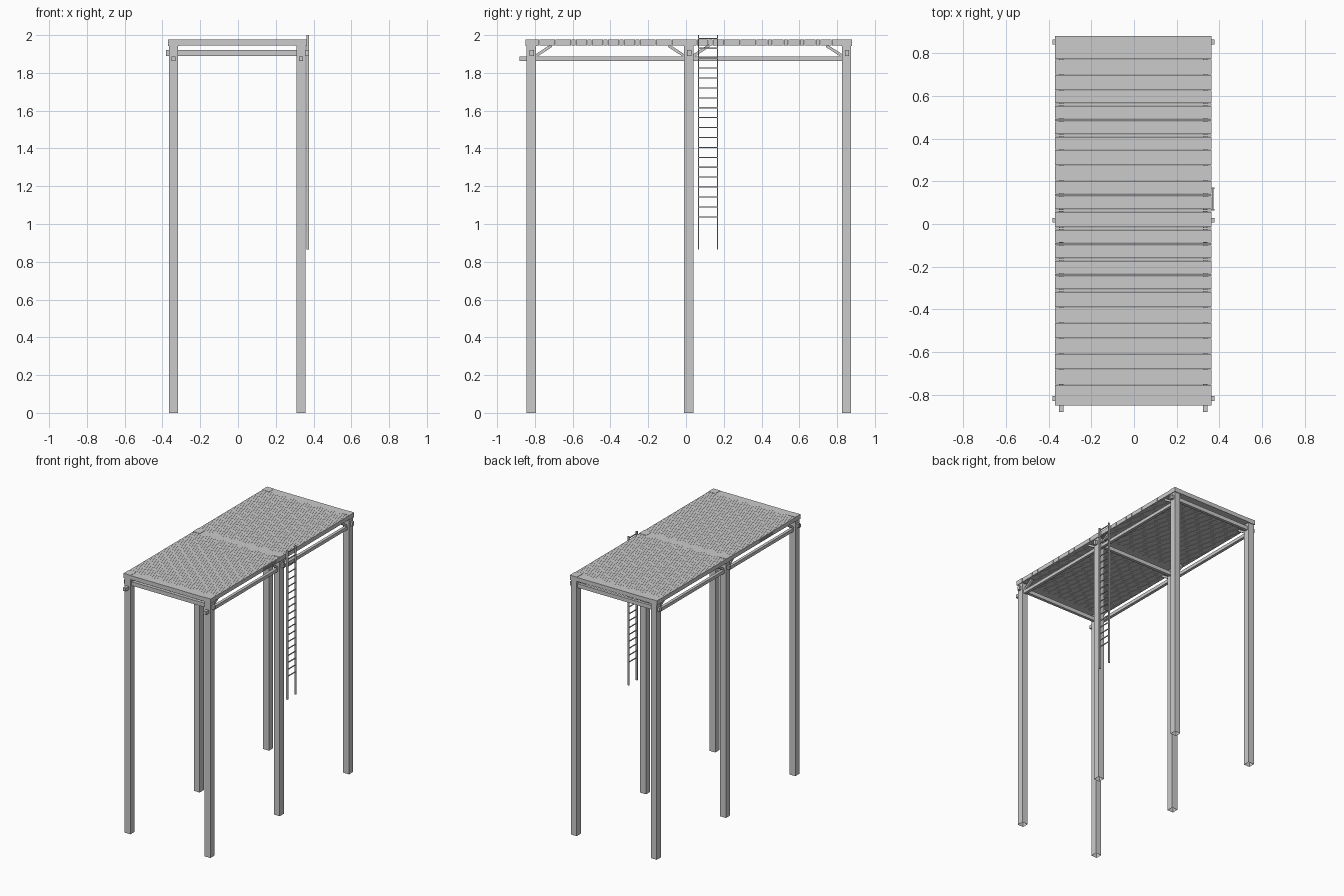
import bpy, bmesh, math
from mathutils import Matrix, Vector

if "Cube" in bpy.data.objects:
    bpy.data.objects.remove(bpy.data.objects["Cube"])


def add_box(bm, x, y, z, rot=None):
    """Box from (min, max) ranges, optionally rotated about its centre."""
    c = Vector(((x[0] + x[1]) / 2, (y[0] + y[1]) / 2, (z[0] + z[1]) / 2))
    m = Matrix.Translation(c)
    if rot:
        m = m @ rot
    m = m @ Matrix.Diagonal((x[1] - x[0], y[1] - y[0], z[1] - z[0], 1))
    return bmesh.ops.create_cube(bm, size=1, matrix=m)["verts"]


def finish(bm, name):
    mesh = bpy.data.meshes.new(name)
    bm.to_mesh(mesh)
    bm.free()
    ob = bpy.data.objects.new(name, mesh)
    bpy.context.collection.objects.link(ob)
    return ob


def box(name, x, y, z, rot=None):
    bm = bmesh.new()
    add_box(bm, x, y, z, rot)
    return finish(bm, name)


def span(c, w):
    return (c - w / 2, c + w / 2)


XS = (-0.341, 0.334)            # leg rows
YS = (-0.819, 0.015, 0.850)     # leg frames
DECK = (1.945, 1.976)

# Legs (open at the foot) with square capitals
for x in XS:
    for y in YS:
        bm = bmesh.new()
        add_box(bm, span(x, 0.049), span(y, 0.049), (0, 1.946))
        foot = [f for f in bm.faces if f.calc_center_median().z < 0.001]
        bmesh.ops.delete(bm, geom=foot, context='FACES_ONLY')
        finish(bm, "leg")
        box("leg_capital", span(x, 0.06), span(y, 0.06), (1.943, 1.978))

# Cross beams at deck level, and lower tie beams poking out past the legs
for y in YS:
    box("deck_beam", (XS[0] - 0.029, XS[1] + 0.029), span(y, 0.06), DECK)
    box("cross_tie", (-0.381, 0.376), span(y + 0.002, 0.022), (1.89, 1.92))

# Long rails under the ties
for x in XS:
    box("long_rail", span(x, 0.022), (-0.881, 0.855), (1.862, 1.887))

# Deck: narrow boards laid across, with hairline gaps
for y0, y1 in zip(YS, YS[1:]):
    a, b = y0 + 0.03, y1 - 0.03
    n = 64
    p = (b - a) / n
    bm = bmesh.new()
    for i in range(n):
        add_box(bm, (-0.370, 0.363), span(a + (i + 0.5) * p, p - 0.0006), DECK)
    finish(bm, "deck_boards")

# Diagonal braces beside each leg
for x in XS:
    for i, y in enumerate(YS):
        for s in (-1, 1):
            if (i == 0 and s < 0) or (i == 2 and s > 0):
                continue
            ang = s * math.atan2(0.055, 0.085)
            box("brace", span(x, 0.018), span(y + s * 0.062, 0.106), span(1.915, 0.015),
                Matrix.Rotation(ang, 4, 'X'))

# Hanging ladder
for y in (0.066, 0.167):
    box("ladder_rail", (0.363, 0.376), span(y, 0.007), (0.865, 2.0))
bm = bmesh.new()
for i in range(19):
    add_box(bm, span(0.369, 0.006), (0.066, 0.167), span(1.038 + i * 0.0525, 0.006))
finish(bm, "ladder_rungs")
